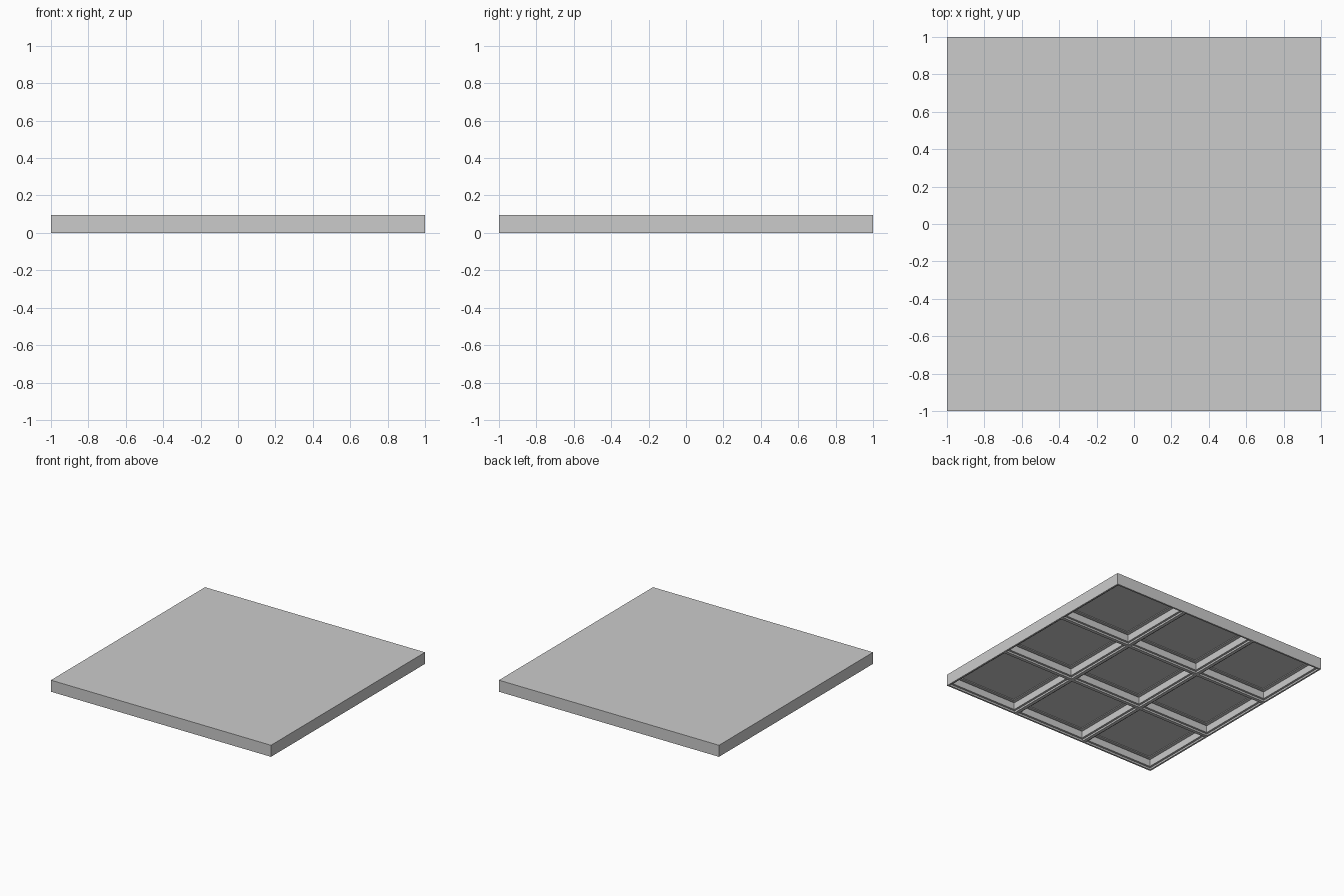
import bpy
import bmesh

cube = bpy.data.objects.get("Cube")
if cube:
    bpy.data.objects.remove(cube, do_unlink=True)

# One plain grey for the whole panel
grey = bpy.data.materials.new("plain grey")
grey.use_nodes = True
colour = (0.6, 0.6, 0.6, 1.0)
grey.diffuse_color = colour
grey.node_tree.nodes["Principled BSDF"].inputs["Base Color"].default_value = colour

THICKNESS = 0.095

# Slab: a three by three underside, raised into a block
bm = bmesh.new()
bmesh.ops.create_grid(bm, x_segments=3, y_segments=3, size=1)
raised = bmesh.ops.extrude_face_region(bm, geom=list(bm.faces), use_keep_orig=True)
for item in raised["geom"]:
    if isinstance(item, bmesh.types.BMVert):
        item.co.z = THICKNESS
bmesh.ops.recalc_face_normals(bm, faces=bm.faces)

# Merge the flat top into a single face
top_edges = [e for e in bm.edges if all(v.co.z > THICKNESS / 2 for v in e.verts)]
inner_edges = [e for e in top_edges if all(f.normal.z > 0.9 for f in e.link_faces)]
bmesh.ops.dissolve_edges(bm, edges=inner_edges, use_verts=False)

# Coffers: each step insets every cell and sets the height of its inner face
cells = [f for f in bm.faces if f.normal.z < -0.9]
steps = [
    (0.014, 0.0),     # flat rib
    (0.001, 0.014),   # small lip
    (0.017, 0.014),   # narrow ledge
    (0.001, 0.07),    # deep wall
    (0.024, 0.062),   # moulding sloping down to the centre field
    (0.014, 0.062),   # flat frame around the field
    (0.001, 0.068),   # shallow recess of the field
]
for inset, height in steps:
    bmesh.ops.inset_individual(bm, faces=cells, thickness=inset, use_even_offset=True)
    for face in cells:
        for vert in face.verts:
            vert.co.z = height

mesh = bpy.data.meshes.new("coffered_panel")
bm.to_mesh(mesh)
bm.free()
mesh.materials.append(grey)
panel = bpy.data.objects.new("coffered_panel", mesh)
bpy.context.collection.objects.link(panel)
